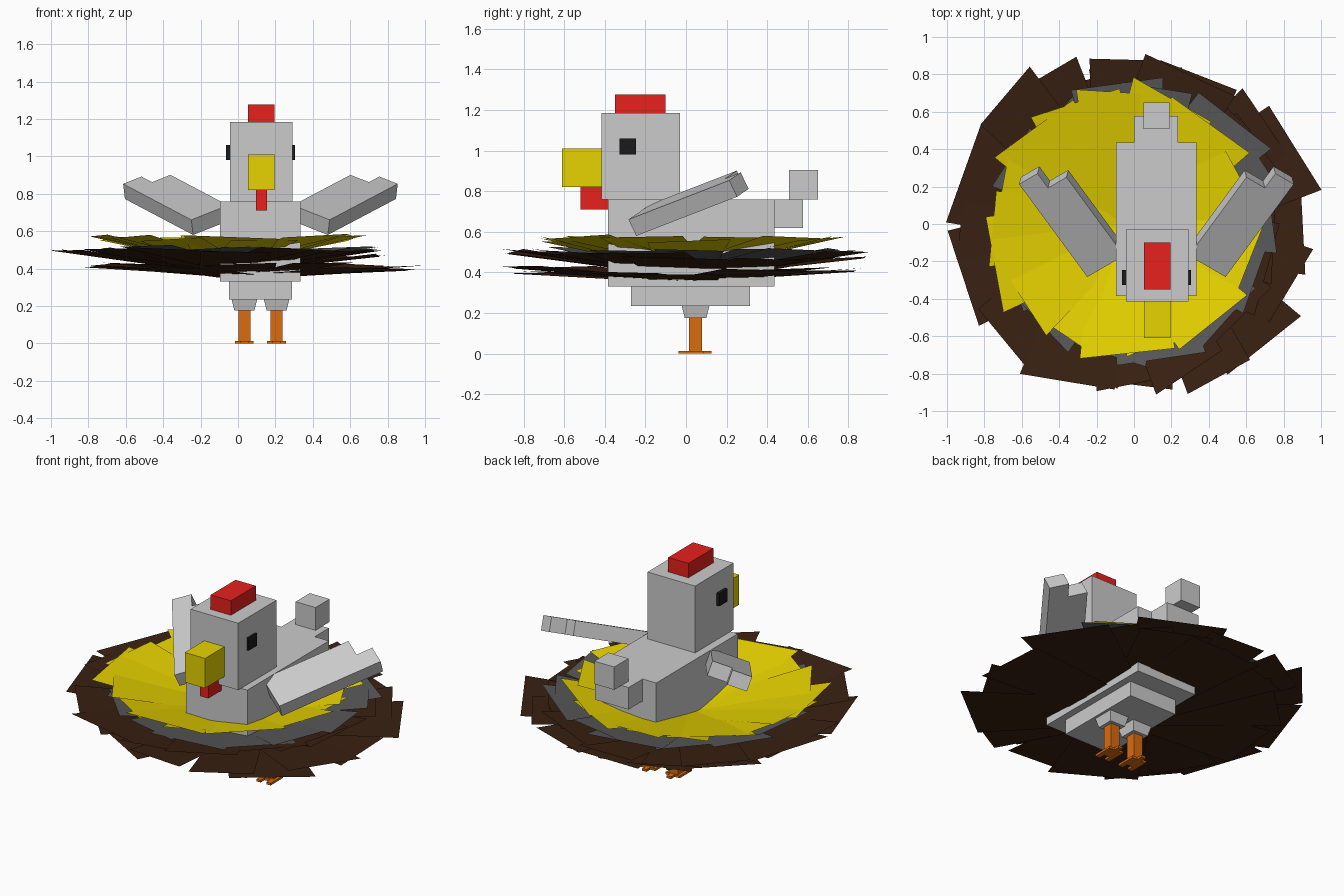
import bpy, random
from math import cos, sin, pi
from mathutils import Vector

if "Cube" in bpy.data.objects:
    bpy.data.objects.remove(bpy.data.objects["Cube"])

random.seed(4)
CX = 0.12  # mirror plane of the bird


def mat(name, rgb):
    m = bpy.data.materials.new(name)
    m.diffuse_color = (*rgb, 1)
    m.use_nodes = True
    m.node_tree.nodes["Principled BSDF"].inputs["Base Color"].default_value = m.diffuse_color
    return m


RED = mat("red", (0.8, 0.015, 0.012))
YELLOW = mat("yellow", (0.8, 0.65, 0.0))
ORANGE = mat("orange", (0.7, 0.15, 0.005))
BLACK = mat("black", (0.01, 0.01, 0.01))
BROWN = mat("brown", (0.042, 0.015, 0.006))
DARK = mat("dark_grey", (0.1, 0.1, 0.1))


def mesh(name, verts, faces, m=None):
    me = bpy.data.meshes.new(name)
    me.from_pydata(verts, [], faces)
    ob = bpy.data.objects.new(name, me)
    bpy.context.collection.objects.link(ob)
    if m:
        me.materials.append(m)
    return ob


def prism(name, bottom, top, m=None):
    n = len(bottom)
    faces = [list(range(n))[::-1], list(range(n, 2 * n))]
    faces += [[i, (i + 1) % n, n + (i + 1) % n, n + i] for i in range(n)]
    return mesh(name, list(bottom) + list(top), faces, m)


def rect(x0, x1, y0, y1, z):
    return [(x0, y0, z), (x1, y0, z), (x1, y1, z), (x0, y1, z)]


def box(name, x, y, z, m=None):
    return prism(name, rect(*x, *y, z[0]), rect(*x, *y, z[1]), m)


# Bird body, head and tail
box("body", (-0.095, 0.335), (-0.385, 0.435), (0.33, 0.76))
box("belly", (-0.047, 0.29), (-0.27, 0.315), (0.235, 0.33))
box("head", (-0.043, 0.292), (-0.415, -0.03), (0.76, 1.185))
box("tail_base", (0.0, 0.235), (0.435, 0.577), (0.62, 0.76))
box("tail_tip", (0.05, 0.19), (0.508, 0.65), (0.76, 0.905))
box("comb", (0.053, 0.195), (-0.35, -0.10), (1.185, 1.277), RED)
box("beak", (0.053, 0.195), (-0.61, -0.415), (0.82, 1.01), YELLOW)
box("wattle", (0.095, 0.155), (-0.52, -0.385), (0.71, 0.82), RED)

# Wing axes: along the wing, across it, and through its thickness
L = Vector((0.36, 0.49, 0.19)).normalized()
W = Vector((0.85, -0.48, -0.33))
W = (W - W.dot(L) * L).normalized()
T = W.cross(L)
ROOT = Vector((0.48, -0.245, 0.58)) - Vector((CX, 0, 0))
OUTLINE = [(0, 0), (0.645, 0), (0.645, -0.12), (0.545, -0.12), (0.545, -0.24), (0, -0.24)]

for s, side in ((-1, "left"), (1, "right")):
    # Stepped wing
    low = [ROOT + a * L + b * W for a, b in OUTLINE]
    high = [p + T * 0.09 for p in low]
    flip = lambda ps: [(CX + s * p.x, p.y, p.z) for p in (ps[::-1] if s < 0 else ps)]
    prism(side + "_wing", flip(low), flip(high))

    # Eye
    ex = CX + s * 0.174
    box(side + "_eye", (ex - 0.01, ex + 0.01), (-0.327, -0.245), (0.98, 1.06), BLACK)

    # Tapered thigh, leg, foot with toes
    c, cy = CX + s * 0.086, 0.047
    prism(side + "_thigh", rect(c - 0.053, c + 0.053, cy - 0.053, cy + 0.053, 0.175),
          rect(c - 0.068, c + 0.068, cy - 0.068, cy + 0.068, 0.235))
    box(side + "_leg", (c - 0.032, c + 0.032), (cy - 0.032, cy + 0.032), (0.01, 0.176), ORANGE)
    box(side + "_foot", (c - 0.05, c + 0.05), (cy - 0.045, cy + 0.04), (0, 0.014), ORANGE)
    for k in (-1, 1):
        x = c + k * 0.035
        box(side + "_toe", (x - 0.015, x + 0.015), (cy - 0.085, cy - 0.045), (0, 0.014), ORANGE)
    box(side + "_back_toe", (c - 0.015, c + 0.015), (cy + 0.04, cy + 0.078), (0, 0.014), ORANGE)


def nest_layer(name, count, centre, radius, z0, z1, width, m, vary=0.01):
    """Ring of flat overlapping plates rising from the floor to a ragged rim."""
    verts, faces = [], []
    for i in range(count):
        a = 2 * pi * (i + random.uniform(-0.25, 0.25)) / count
        r = radius * random.uniform(0.94, 1.03)
        w = width * random.uniform(0.75, 1.15) / 2
        yaw = random.uniform(-0.15, 0.15)
        lift = random.uniform(-vary, vary)
        roll = random.uniform(-0.03, 0.03)
        n = len(verts)
        for rr, t in ((-0.05, -w * 0.6), (r, -w), (r, w), (-0.05, w * 0.6)):
            out = rr + yaw * t
            z = z0 + (z1 - z0 + lift) * max(out, 0) / radius + roll * t
            verts.append((centre[0] + out * cos(a) - t * sin(a),
                          centre[1] + out * sin(a) + t * cos(a), z))
        faces.append((n, n + 1, n + 2, n + 3))
    mesh(name, verts, faces, m)


# Nest, from the outer twigs to the straw lining
nest_layer("nest_lower_twigs", 16, (0.07, 0.0), 0.88, 0.35, 0.41, 0.5, BROWN, 0.02)
nest_layer("nest_upper_twigs", 16, (-0.09, 0.02), 0.88, 0.37, 0.485, 0.5, BROWN, 0.02)
nest_layer("nest_padding", 14, (0.01, 0.02), 0.74, 0.385, 0.51, 0.45, DARK)
nest_layer("nest_straw", 16, (-0.06, 0.0), 0.70, 0.405, 0.57, 0.45, YELLOW)
